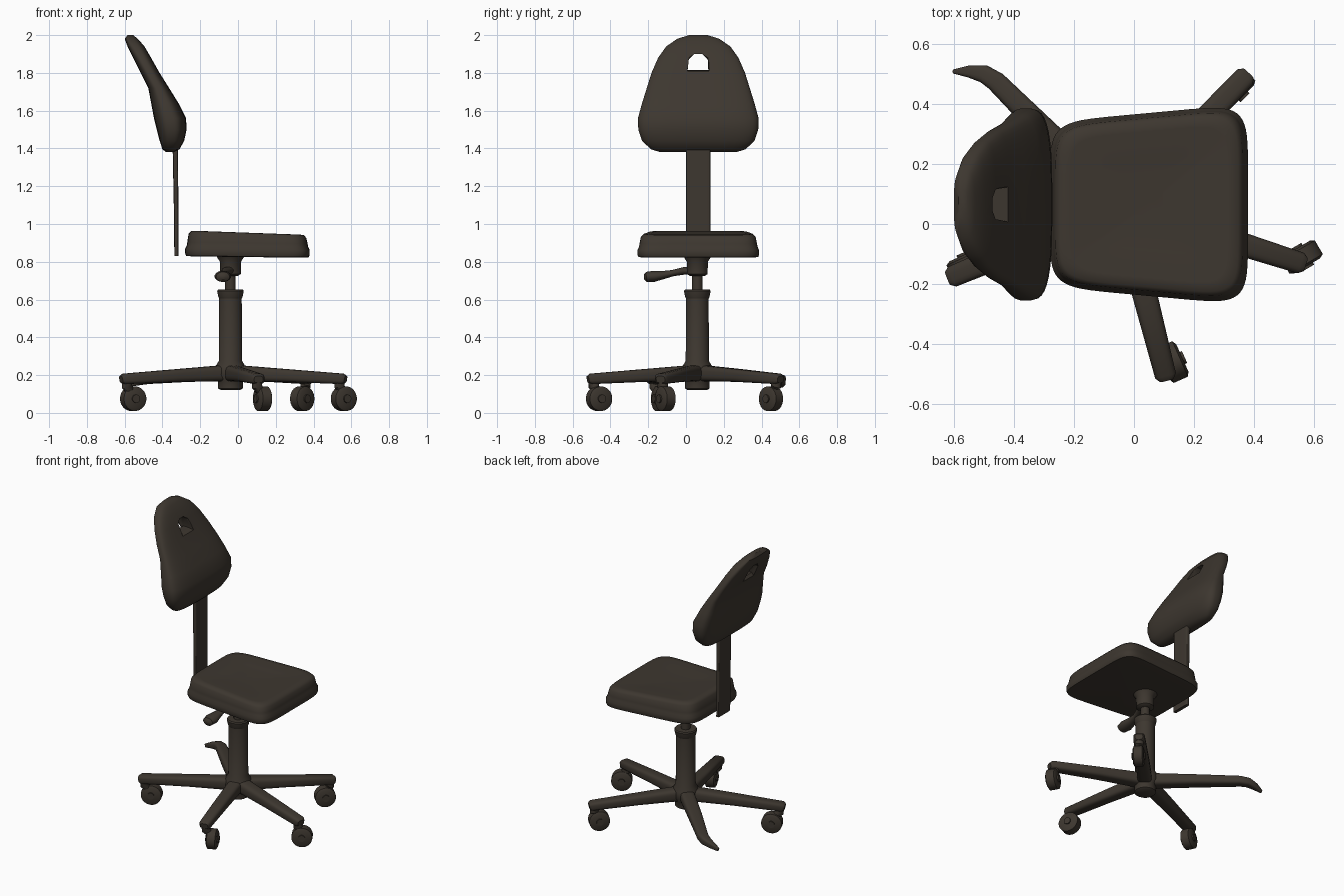
import bpy, bmesh, math
from mathutils import Vector

cube = bpy.data.objects.get("Cube")
if cube:
    bpy.data.objects.remove(cube)

mat = bpy.data.materials.new("dark_brown")
mat.use_nodes = True
COLOUR = (0.047, 0.038, 0.029, 1)
mat.diffuse_color = COLOUR
mat.node_tree.nodes["Principled BSDF"].inputs["Base Color"].default_value = COLOUR

CX, CY = -0.04, 0.06        # column axis
MID = 0.065                 # middle of seat and backrest in y


def finish(obj, angle=40):
    bpy.ops.object.select_all(action='DESELECT')
    obj.select_set(True)
    bpy.context.view_layer.objects.active = obj
    bpy.ops.object.shade_smooth_by_angle(angle=math.radians(angle))


def loft(name, rings, angle=40):
    """Skin a list of equal-length closed rings and cap both ends."""
    bm = bmesh.new()
    rows = [[bm.verts.new(p) for p in ring] for ring in rings]
    n = len(rows[0])
    for a, b in zip(rows, rows[1:]):
        for i in range(n):
            j = (i + 1) % n
            bm.faces.new((a[i], a[j], b[j], b[i]))
    bm.faces.new(rows[0])
    bm.faces.new(rows[-1])
    bmesh.ops.recalc_face_normals(bm, faces=bm.faces)
    mesh = bpy.data.meshes.new(name)
    bm.to_mesh(mesh)
    bm.free()
    obj = bpy.data.objects.new(name, mesh)
    bpy.context.collection.objects.link(obj)
    mesh.materials.append(mat)
    finish(obj, angle)
    return obj


def squircle(n, power):
    """Unit rounded-square outline."""
    pts = []
    for i in range(n):
        t = 2 * math.pi * (i + 0.5) / n
        c, s = math.cos(t), math.sin(t)
        pts.append((math.copysign(abs(c) ** power, c), math.copysign(abs(s) ** power, s)))
    return pts


def tube(name, path, sections, power=1.0, n=20):
    """Sweep an outline along a path; sections are (half width, half height)."""
    path = [Vector(p) for p in path]
    rings = []
    for i, p in enumerate(path):
        d = (path[min(i + 1, len(path) - 1)] - path[max(i - 1, 0)]).normalized()
        ref = Vector((0, 0, 1)) if abs(d.z) < 0.9 else Vector((0, 1, 0))
        side = d.cross(ref).normalized()
        up = side.cross(d)
        w, h = sections[i]
        rings.append([p + side * u * w + up * v * h for u, v in squircle(n, power)])
    return loft(name, rings)


def turned(name, profile, n=28):
    """Round upright part on the column axis from (radius, z) pairs."""
    return tube(name, [(CX, CY, z) for r, z in profile], [(r, r) for r, z in profile], n=n)


# Seat cushion: rounded trapezoid, wider at its front edge (+x)
seat_levels = [(0.90, 0.825), (0.985, 0.828), (1, 0.84), (1, 0.865), (0.975, 0.882),
               (0.965, 0.90), (0.945, 0.938), (0.90, 0.953), (0.8, 0.954),
               (0.5, 0.947), (0.15, 0.943)]
rings = []
for s, z in seat_levels:
    tilt = 0.004 + 0.008 * (z > 0.9)
    rings.append([(0.05 + 0.33 * s * u, MID + 0.305 * s * v * (1 + 0.1 * u), z - tilt * u * s)
                  for u, v in squircle(56, 0.3)])
loft("seat", rings, 50)

# Backrest: horizontal slices (height, rear x, front x, half width)
slices = [(1.38, -0.38, -0.34, 0.20), (1.395, -0.40, -0.31, 0.25), (1.44, -0.415, -0.285, 0.298),
          (1.50, -0.43, -0.272, 0.318), (1.56, -0.445, -0.275, 0.32), (1.64, -0.46, -0.315, 0.298),
          (1.72, -0.475, -0.365, 0.273), (1.80, -0.515, -0.415, 0.248), (1.88, -0.555, -0.46, 0.213),
          (1.94, -0.585, -0.495, 0.17), (1.98, -0.60, -0.53, 0.112), (2.0, -0.585, -0.555, 0.05)]
back = loft("backrest", [[((a + b) / 2 + (b - a) / 2 * u, MID + w * v, z)
                          for u, v in squircle(40, 0.62)] for z, a, b, w in slices], 50)

# Hand hole: arch that flares up at the front and down at the rear
arch = [(-0.058, 1.815), (0.058, 1.815), (0.05, 1.87), (0.022, 1.9), (-0.022, 1.9), (-0.05, 1.87)]
rings = []
for x, up, down in ((-0.70, 0.02, 0.24), (-0.50, 0, 0), (-0.47, 0, 0), (-0.30, 0.20, 0.02)):
    rings.append([(x, MID + y, z + (up if z > 1.85 else -down)) for y, z in arch])
cutter = loft("hole_cutter", rings)
cutter.hide_render = True
mod = back.modifiers.new("hand_hole", 'BOOLEAN')
mod.operation = 'DIFFERENCE'
mod.solver = 'EXACT'
mod.object = cutter
bpy.context.view_layer.objects.active = back
bpy.ops.object.modifier_apply(modifier=mod.name)
bpy.data.objects.remove(cutter)
finish(back, 50)

# Flat upright that carries the backrest
tube("back_upright", [(-0.326, MID, 0.83), (-0.328, MID, 1.1), (-0.332, MID, 1.45)],
     [(0.011, 0.064), (0.012, 0.064), (0.015, 0.064)], power=0.25)

# Column, collar, gas rod and seat mount
turned("column", [(0.05, 0.12), (0.066, 0.13), (0.066, 0.17), (0.085, 0.2), (0.08, 0.245),
                  (0.062, 0.275), (0.06, 0.62)])
turned("collar", [(0.06, 0.605), (0.065, 0.615), (0.071, 0.645), (0.066, 0.653), (0.03, 0.653)])
turned("gas_rod", [(0.028, 0.64), (0.028, 0.76)])
turned("seat_mount", [(0.04, 0.725), (0.055, 0.735), (0.056, 0.80), (0.075, 0.83)])

# Height lever with a swollen grip
tube("height_lever",
     [(-0.03, 0.06, 0.755), (-0.06, -0.01, 0.752), (-0.075, -0.07, 0.74), (-0.08, -0.12, 0.73),
      (-0.08, -0.17, 0.723), (-0.08, -0.21, 0.72), (-0.08, -0.223, 0.72)],
     [(0.028, 0.022), (0.026, 0.02), (0.022, 0.017), (0.034, 0.022), (0.044, 0.03),
      (0.036, 0.027), (0.015, 0.012)], n=16)


def caster(name, tip, centre, axle):
    """Swivel stem, hooded wheel and hub caps."""
    c = Vector((centre[0], centre[1], 0.075))
    a = Vector((axle[0], axle[1], 0)).normalized()
    tube(name + "_wheel", [c + a * t for t in (-0.034, -0.026, 0.026, 0.034)],
         [(r, r) for r in (0.05, 0.065, 0.065, 0.05)], n=24)
    tube(name + "_hub", [c - a * 0.042, c + a * 0.042], [(0.022, 0.022)] * 2, n=16)
    tube(name + "_stem", [(tip[0], tip[1], 0.19), (tip[0], tip[1], 0.14), c + Vector((0, 0, 0.02))],
         [(0.028, 0.028), (0.028, 0.028), (0.02, 0.02)], n=14)


# Five star-base legs: tip, wheel centre, axle direction
legs = {
    "rear_right": ((-0.605, -0.175), (-0.555, -0.135), (0.4, -0.9)),
    "front_left": ((0.37, 0.49), (0.34, 0.45), (0.7, -0.7)),
    "front_right": ((0.555, -0.13), (0.56, -0.11), (-0.5, 0.85)),
    "right": ((0.105, -0.505), (0.13, -0.46), (0.9, 0.4)),
}
for name, (tip, centre, axle) in legs.items():
    tx, ty = tip
    mx, my = (CX + tx) / 2, (CY + ty) / 2
    end = (tx + (tx - CX) * 0.025, ty + (ty - CY) * 0.025, 0.177)
    tube(name + "_leg", [(CX, CY, 0.212), (mx, my, 0.198), (tx, ty, 0.18), end],
         [(0.046, 0.044), (0.042, 0.034), (0.036, 0.028), (0.024, 0.018)], power=0.6, n=20)
    inset = (tx - (tx - CX) * 0.03, ty - (ty - CY) * 0.03)
    caster(name + "_caster", inset, centre, axle)

# Rear left leg has no wheel and ends in a bent, tapering tip
tube("rear_left_leg",
     [(CX, CY, 0.212), (-0.27, 0.285, 0.198), (-0.46, 0.475, 0.182), (-0.50, 0.50, 0.176),
      (-0.55, 0.508, 0.162), (-0.60, 0.508, 0.145)],
     [(0.046, 0.044), (0.042, 0.034), (0.034, 0.028), (0.03, 0.026), (0.02, 0.02), (0.007, 0.012)],
     power=0.6)
